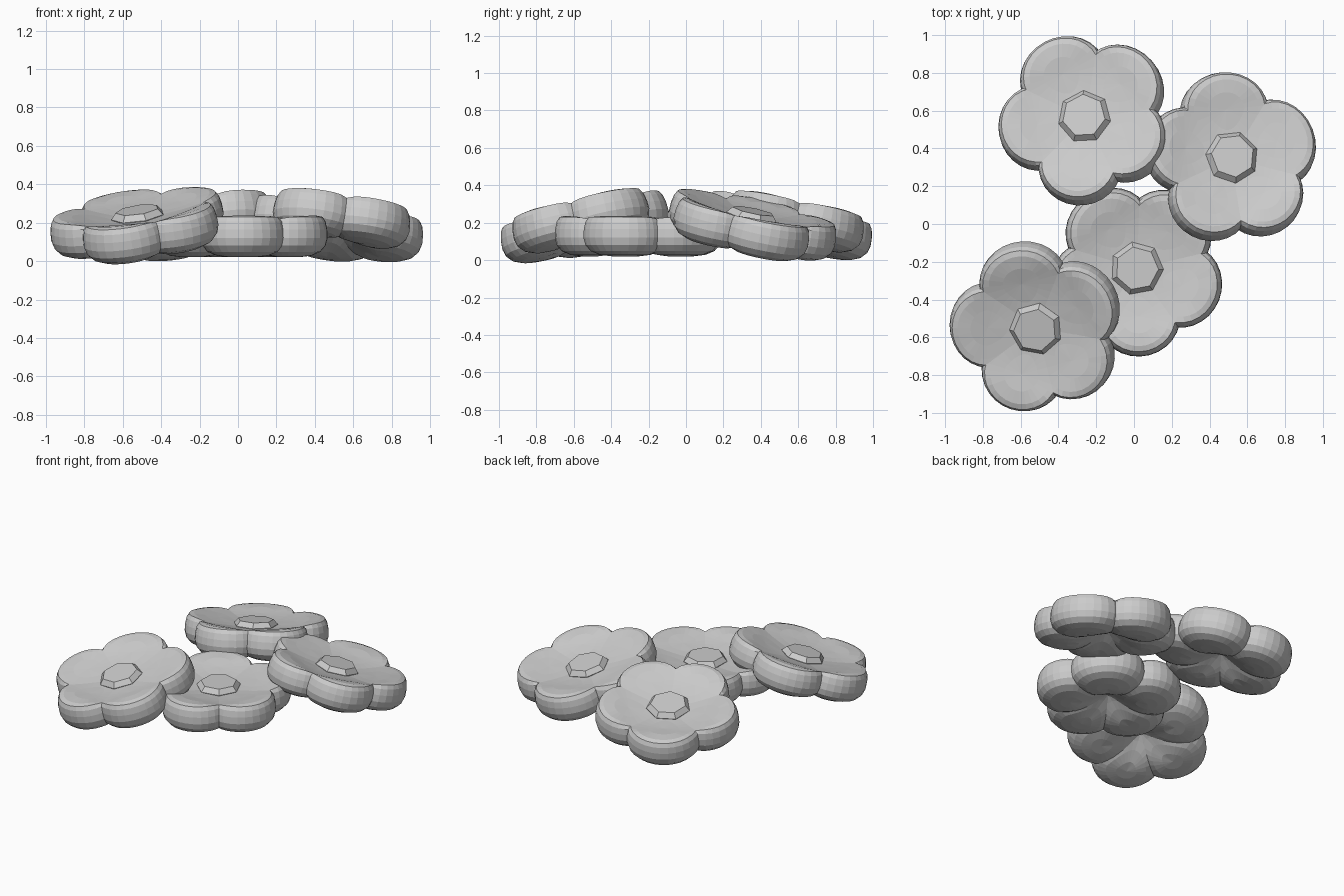
import bpy
import bmesh
from math import sin, cos, pi, radians
from mathutils import Matrix, Vector

if "Cube" in bpy.data.objects:
    bpy.data.objects.remove(bpy.data.objects["Cube"])

gray = bpy.data.materials.new("soft_gray")
gray.use_nodes = True
colour = (0.6, 0.6, 0.6, 1)
gray.diffuse_color = colour
gray.node_tree.nodes["Principled BSDF"].inputs["Base Color"].default_value = colour

REACH, LENGTH = 0.255, 0.212   # petal centre and outer length
MIDDLE = 0.1                   # height of the widest line
SIDES = 28
# petal cross-section from underside to rim and dish: outline scale, height
RINGS = [(0.3, 0.0), (0.6, 0.008), (0.82, 0.028), (0.95, 0.06), (1, 0.1),
         (0.99, 0.145), (0.95, 0.185), (0.88, 0.21), (0.74, 0.3), (0.42, 0.3)]


def petal_point(scale, height, angle, width):
    """Point on a puffy teardrop petal with a dished top and a pinched underside."""
    inward = max(0, -cos(angle))
    x = REACH + scale * cos(angle) * (REACH if inward else LENGTH)
    y = scale * width * sin(angle) * (1 - 0.3 * inward)
    d = Vector((x, y)).length
    if height < MIDDLE:
        fullness = sin(min(1, d / 0.26) * pi / 2)
        z = MIDDLE + (height - MIDDLE) * fullness
    else:
        dish = 0.157 + 0.06 * min(1, d / 0.37) ** 2 - 0.014 * (y / width) ** 2
        z = min(height, dish)
    return Vector((x, y, z))


def make_object(name, bm, matrix):
    bmesh.ops.recalc_face_normals(bm, faces=bm.faces)
    mesh = bpy.data.meshes.new(name)
    bm.to_mesh(mesh)
    bm.free()
    mesh.materials.append(gray)
    obj = bpy.data.objects.new(name, mesh)
    obj.matrix_world = matrix
    bpy.context.collection.objects.link(obj)


def loft(rings, bottom, top):
    """Closed body through rings of points, capped with fans."""
    bm = bmesh.new()
    loops = [[bm.verts.new(p) for p in ring] for ring in rings]
    n = len(loops[0])
    for a, b in zip(loops, loops[1:]):
        for i in range(n):
            j = (i + 1) % n
            bm.faces.new((a[i], a[j], b[j], b[i]))
    for loop, tip in ((loops[0], bottom), (loops[-1], top)):
        v = bm.verts.new(tip)
        for i in range(n):
            bm.faces.new((loop[i], loop[(i + 1) % n], v))
    return bm


def add_petal(name, matrix, width):
    rings = [[petal_point(s, z, 2 * pi * i / SIDES, width) for i in range(SIDES)]
             for s, z in RINGS]
    bottom = petal_point(0, 0, 0, width)
    top = petal_point(0, 0.3, 0, width)
    make_object(name, loft(rings, bottom, top), matrix)


def add_centre(name, matrix):
    rings = [[Vector((r * cos(2 * pi * i / 7), r * sin(2 * pi * i / 7), z))
              for i in range(7)] for r, z in ((0.13, 0.12), (0.142, 0.168), (0.115, 0.2))]
    make_object(name, loft(rings, Vector((0, 0, 0.12)), Vector((0, 0, 0.2))), matrix)


# petal angle and half width, shared by every flower
PETALS = [(0, 0.238), (77, 0.236), (150, 0.228), (223, 0.222), (290, 0.225)]

# name, position, base height, slope in x and y, spin
FLOWERS = [
    ("back_flower", (-0.255, 0.555), 0.074, (0.11, -0.2), 41),
    ("left_flower", (0.51, 0.34), 0.066, (-0.14, -0.21), 20),
    ("middle_flower", (0.015, -0.235), 0.02, (0, 0), 49),
    ("front_flower", (-0.51, -0.54), 0.07, (0.145, 0.23), 29),
]

for name, (x, y), z, (sx, sy), spin in FLOWERS:
    normal = Vector((-sx, -sy, 1)).normalized()
    tilt = Vector((0, 0, 1)).rotation_difference(normal).to_matrix().to_4x4()
    # pivot at mid thickness
    lift = Matrix.Translation((x, y, z + MIDDLE))
    base = lift @ tilt @ Matrix.Translation((0, 0, -MIDDLE))
    for k, (angle, width) in enumerate(PETALS):
        turn = Matrix.Rotation(radians(spin + angle), 4, "Z")
        add_petal(f"{name}_petal_{k + 1}", base @ turn, width)
    add_centre(f"{name}_centre", base @ Matrix.Rotation(radians(spin), 4, "Z"))
